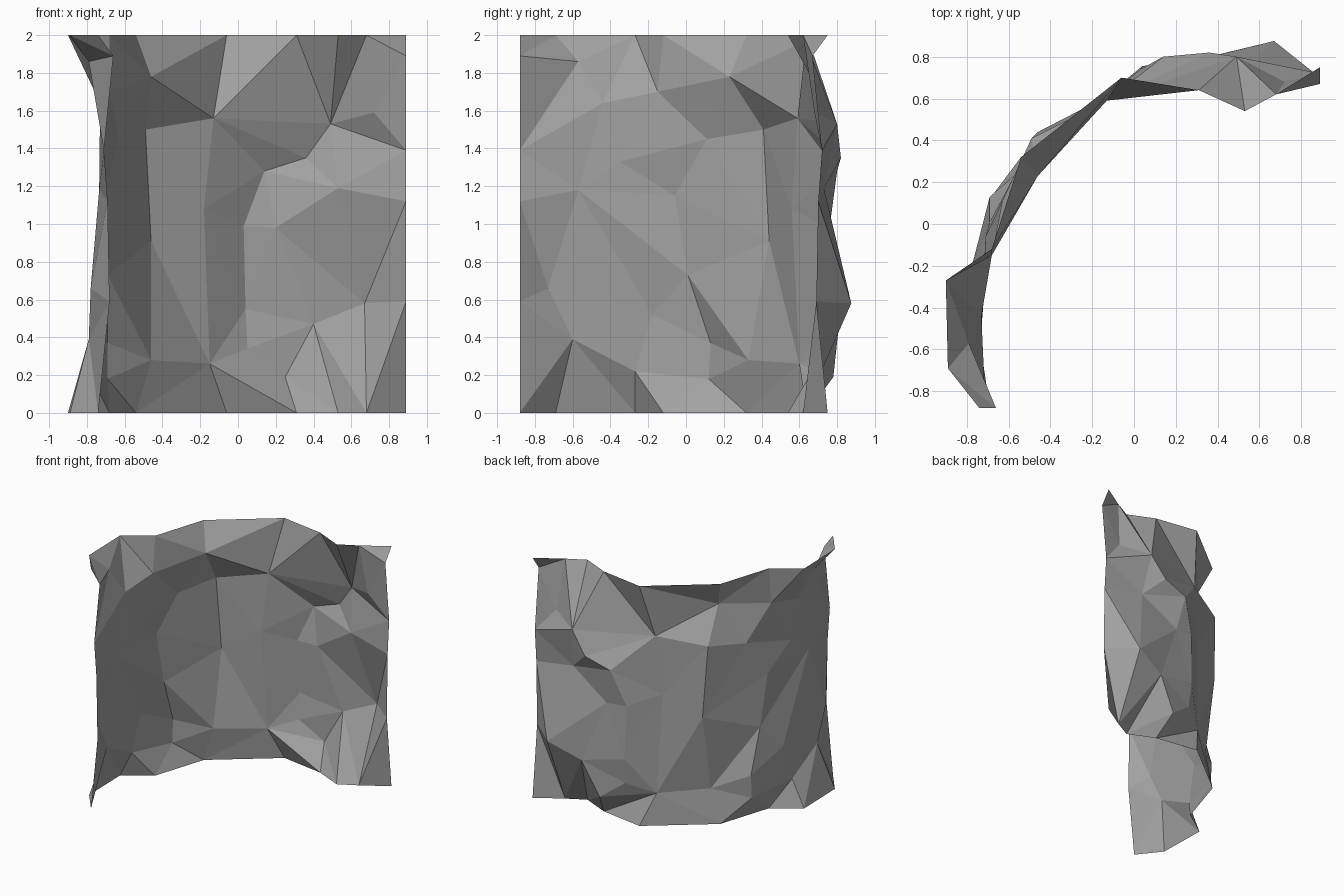
import bpy, bmesh, math
from mathutils import Vector
from mathutils.geometry import delaunay_2d_cdt

if "Cube" in bpy.data.objects:
    bpy.data.objects.remove(bpy.data.objects["Cube"])

# Plan outline shared by the bottom and top rims of the curved rock wall
rim = [(-.74, -.88), (-.89, -.69), (-.90, -.27), (-.68, -.12), (-.54, .32),
       (-.06, .70), (.31, .64), (.53, .54), (.68, .62), (.89, .75)]
# Matching side edges: height and outward distance
side = [(1.89, .67), (1.39, .72), (1.12, .70), (.59, .69)]
# Rock facets' corners between the edges
rock = [(-.79, -.57, 1.86), (-.73, -.44, 1.64), (-.68, -.15, 1.70), (-.46, .23, 1.78),    # 0-3
        (-.13, .59, 1.56), (.49, .80, 1.53), (.36, .82, 1.35), (.14, .80, 1.28),           # 4-7
        (-.49, .41, 1.50), (-.63, .11, 1.45), (-.71, -.06, 1.15), (-.735, -.57, 1.18),     # 8-11
        (-.46, .44, .91), (-.18, .56, 1.08), (.03, .74, .99), (.20, .76, .98),             # 12-15
        (.53, .73, 1.19), (.72, .68, 1.59), (.67, .875, .58), (.40, .81, .47),             # 16-19
        (.25, .78, .19), (.05, .73, .34), (.04, .755, .55), (-.15, .60, .26),              # 20-23
        (-.46, .33, .28), (-.69, .12, .18), (-.69, .13, .37), (-.69, .01, .73),            # 24-27
        (-.77, -.18, .52), (-.79, -.27, .22), (-.79, -.60, .39), (-.78, -.73, .66),        # 28-31
        (-.72, -.35, 1.33)]

pts = [Vector((x, y, 0)) for x, y in rim] + [Vector((x, y, 2)) for x, y in rim]
pts += [Vector((.01 - d, -.88, z)) for z, d in side]
pts += [Vector((.89, d, z)) for z, d in side]
pts += [Vector(p) for p in rock]


def B(i): return i            # bottom rim corner
def T(i): return 10 + i       # top rim corner
def R(i): return 28 + i       # rock corner


# Strong ridges and valleys, as chains of corners
chains = [
    [R(23), R(20), R(19), R(18), B(8)], [R(20), B(6), R(23)], [B(8), 27],
    [R(2), R(3), R(4), T(6), R(5), T(7)], [R(5), T(8)], [R(4), T(5)],
    [R(1), T(2), R(2)], [20, R(0), R(1)],
    [R(30), R(29), B(3), R(25), R(26), R(27), R(24)], [R(30), B(2)],
    [R(8), R(12), R(24)], [R(4), R(13), R(23)],
]
edges = [(a, b) for c in chains for a, b in zip(c, c[1:])]


def unroll(p):
    """Flatten the quarter-round wall to angle and height."""
    return Vector((-1.6 * math.atan2(p.y + .88, p.x - .89), p.z))


v2, _, faces, origin, _, _ = delaunay_2d_cdt([unroll(p) for p in pts], edges, [], 0, 1e-5)

# Rock wall: one open faceted sheet
bm = bmesh.new()
verts = []
for v, o in zip(v2, origin):
    a = -v.x / 1.6
    co = pts[o[0]] if o else Vector((.89 + 1.65 * math.cos(a), -.88 + 1.65 * math.sin(a), v.y))
    verts.append(bm.verts.new(co))
for f in faces:
    bm.faces.new([verts[i] for i in f])
mesh = bpy.data.meshes.new("rock_wall")
bm.to_mesh(mesh)
bm.free()
wall = bpy.data.objects.new("rock_wall", mesh)
bpy.context.collection.objects.link(wall)

# Plain grey stone
stone = bpy.data.materials.new("grey_stone")
stone.diffuse_color = (.36, .36, .36, 1)
stone.use_nodes = True
stone.node_tree.nodes["Principled BSDF"].inputs["Base Color"].default_value = stone.diffuse_color
mesh.materials.append(stone)
